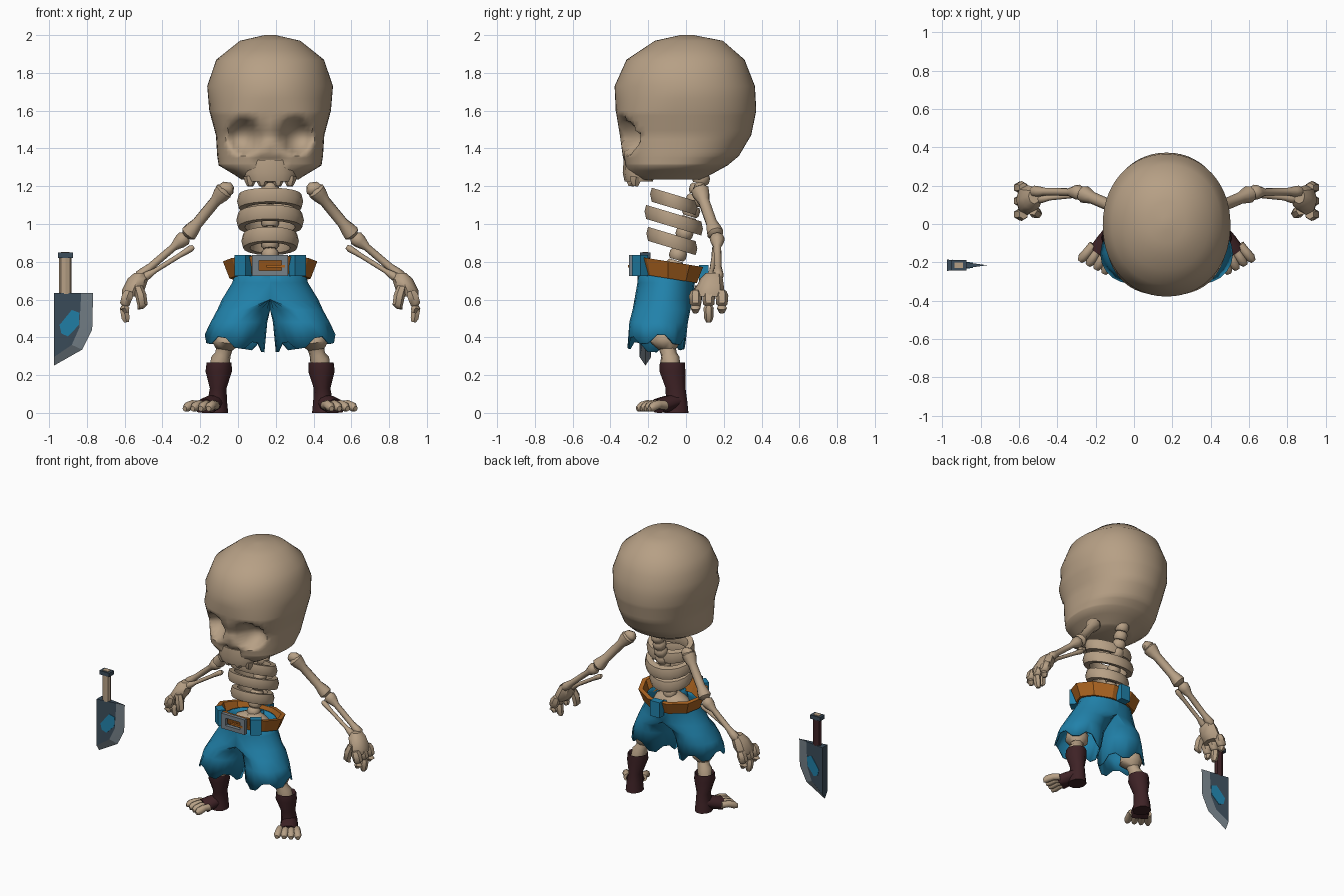
import bpy, bmesh, math
from math import sin, cos, pi
from mathutils import Vector, Matrix

cube = bpy.data.objects.get("Cube")
if cube:
    bpy.data.objects.remove(cube)

CX = 0.17  # centre line of the body


def material(name, r, g, b):
    m = bpy.data.materials.new(name)
    m.use_nodes = True
    m.diffuse_color = (r, g, b, 1)
    m.node_tree.nodes["Principled BSDF"].inputs["Base Color"].default_value = (r, g, b, 1)
    return m


BONE = material("bone", .47, .35, .235)
BLUE = material("blue cloth", .015, .22, .40)
ORANGE = material("orange leather", .42, .13, .015)
DARK = material("dark wrap", .048, .016, .019)
SLATE = material("slate metal", .045, .075, .105)
STEEL = material("pale steel", .18, .22, .25)


def finish(name, bm, mats, angle=40):
    for v in bm.verts:
        v.co.z = max(v.co.z, 0)
    bmesh.ops.recalc_face_normals(bm, faces=bm.faces)
    me = bpy.data.meshes.new(name)
    bm.to_mesh(me)
    bm.free()
    for m in mats if isinstance(mats, list) else [mats]:
        me.materials.append(m)
    for p in me.polygons:
        p.use_smooth = True
    me.set_sharp_from_angle(angle=math.radians(angle))
    ob = bpy.data.objects.new(name, me)
    bpy.context.collection.objects.link(ob)
    return ob


def loft(name, mat, rings, s=1, caps=True, closed=False, angle=40):
    """Skin rings of points given relative to the body's centre line."""
    bm = bmesh.new()
    vs = [[bm.verts.new((CX + s * x, y, z)) for x, y, z in r] for r in rings]
    n = len(vs[0])
    for a, b in zip(vs, vs[1:] + ([vs[0]] if closed else [])):
        for i in range(n):
            j = (i + 1) % n
            bm.faces.new((a[i], a[j], b[j], b[i]))
    if caps and not closed:
        bm.faces.new(vs[0])
        bm.faces.new(vs[-1])
    return finish(name, bm, mat, angle)


def tube(name, mat, path, radii, s=1, n=8, flat=1):
    path = [Vector(p) for p in path]
    rot = (path[-1] - path[0]).to_track_quat('Z', 'Y')
    rings = [[p + rot @ Vector((r * cos(a), flat * r * sin(a), 0))
              for a in (2 * pi * i / n for i in range(n))] for p, r in zip(path, radii)]
    return loft(name, mat, rings, s, angle=50)


def long_bone(name, p, q, shaft, end1, end2, s=1):
    """Shaft with a knob at each end."""
    p, q = Vector(p), Vector(q)
    steps = [(-.06, end1 * .6), (0, end1), (.1, end1 * .9), (.24, shaft),
             (.76, shaft), (.9, end2 * .9), (1, end2), (1.06, end2 * .6)]
    return tube(name, BONE, [p.lerp(q, t) for t, r in steps], [r for t, r in steps], s)


def ellipse(x, y, z, rx, ry, n=16):
    return [(x + rx * cos(2 * pi * i / n), y + ry * sin(2 * pi * i / n), z) for i in range(n)]


def hoop(name, mat, y0, z0, hx, hy, slope, section, n, angle):
    rings = []
    for i in range(n):
        a = 2 * pi * (i + .5) / n - pi / 2
        rings.append([((hx + d) * cos(a), y0 + (hy + d) * sin(a),
                       z0 + h - slope * (hy + d) * sin(a)) for d, h in section])
    return loft(name, mat, rings, closed=True, angle=angle)


def box(name, mat, c, size, turn=0):
    bm = bmesh.new()
    m = Matrix.Translation((CX + c[0], c[1], c[2])) @ Matrix.Rotation(turn, 4, 'Z')
    bmesh.ops.create_cube(bm, size=1, matrix=m @ Matrix.Diagonal((*size, 1)))
    return finish(name, bm, mat)


# Skull: stacked rounded sections (height, half width, front, back) with sockets pressed in
keys = [(1.235, .15, -.27, .08), (1.255, .18, -.30, .12), (1.31, .272, -.325, .22),
        (1.36, .28, -.335, .28), (1.47, .287, -.35, .345), (1.6, .322, -.372, .372),
        (1.73, .333, -.378, .365), (1.87, .285, -.315, .31), (1.97, .16, -.165, .195),
        (2.0, .03, -.03, .04)]


def skull_point(k, a):
    z, hw, f, b = k
    c, d = cos(a), sin(a)
    p = 2 / (2.5 if d < 0 and z < 1.65 else 2.1)
    x = hw * math.copysign(abs(c) ** p, c)
    y = (f + b) / 2 + (b - f) / 2 * math.copysign(abs(d) ** p, d)
    if d < 0:
        eye = ((abs(x) - .135) / .092) ** 2 + ((z - 1.465) / .1) ** 2
        nose = ((abs(x) - .032) / .03) ** 2 + ((z - 1.325) / .05) ** 2
        y += .12 * max(0, 1 - eye) ** .8 + .04 * max(0, 1 - nose)
    return x, y, z


levels = []
for a, b in zip(keys, keys[1:]):
    steps = 5 if 1.3 < a[0] < 1.6 else 2
    levels += [[u + (v - u) * i / steps for u, v in zip(a, b)] for i in range(steps)]
levels.append(keys[-1])
loft("skull", BONE, [[skull_point(k, 2 * pi * i / 56) for i in range(56)] for k in levels], angle=60)

# Upper jaw and teeth
loft("upper_jaw", BONE, [ellipse(0, -.25, z, w, d, 12) for z, w, d in
                         ((1.225, .125, .075), (1.27, .14, .085), (1.34, .12, .08))], angle=60)
for x in (-.105, -.042, .042, .105):
    y = -.3 + abs(x) * .35
    tube("tooth", BONE, [(x, y, 1.25), (x, y - .005, 1.225), (x, y - .005, 1.2)], [.036, .03, .016], n=6)

# Spine and ribs
for i in range(9):
    t = i / 8
    p = Vector((0, .08 - .14 * t, 1.24 - .46 * t))
    tube("vertebra", BONE, [p + Vector((0, .008 * k, .027 * k)) for k in (1, .5, -.5, -1)],
         [.036, .046, .046, .036])
rib = [(.018, .037), (.027, 0), (.018, -.037), (-.018, -.037), (-.027, 0), (-.018, .037)]
for y0, z0, hx, hy in ((-.065, 1.12, .148, .1), (-.065, 1.02, .152, .13), (-.075, .91, .125, .11)):
    hoop("rib", BONE, y0, z0, hx, hy, .3, rib, 18, 50)

# Pelvis
loft("pelvis", BONE, [ellipse(0, -.08, z, w, d, 12) for z, w, d in
                      ((.62, .08, .06), (.7, .15, .09), (.75, .12, .08), (.78, .05, .05))])

# Belt with loops and buckle
belt = [(0, .045), (-.035, -.045), (-.06, -.045), (-.03, .045)]
hoop("belt", ORANGE, -.095, .757, .25, .195, .16, belt, 10, 25)
for deg in (-52, -128, 90):
    a = math.radians(deg)
    y = -.095 + .188 * sin(a)
    box("belt_loop", BLUE, (.235 * cos(a), y, .757 - .16 * (y + .095)), (.05, .075, .112), a)
for k in (-1, 1):
    box("buckle_side", STEEL, (k * .078, -.29, .78), (.036, .026, .11))
    box("buckle_bar", STEEL, (0, -.29, .78 + k * .041), (.13, .026, .028))
box("buckle_prong", ORANGE, (.03, -.297, .777), (.1, .018, .014))

# Shorts: two halves meeting at the centre, each splitting into a leg with a ragged hem
N = 20
parts = [(.75, 0, .185, -.1, .155), (.69, 0, .2, -.105, .152), (.6, 0, .255, -.12, .153),
         (.545, .135, .145, -.13, .153), (.48, .165, .15, -.145, .155), (.37, .188, .158, -.155, .155)]
for s in (1, -1):
    rings = []
    for z, c, rx, y0, ry in parts:
        rings.append([(max(x, 0), y, h) for x, y, h in ellipse(c, y0, z, rx, ry, N)])
    rings[-1] = [(x, y, z + .16 * (x - .2) + (.022 if i % 4 < 2 else -.022))
                 for i, (x, y, z) in enumerate(rings[-1])]
    shorts = loft("shorts_half", BLUE, rings, s, caps=False, angle=60)
    mod = shorts.modifiers.new("cloth", 'SOLIDIFY')
    mod.thickness = .01

for s in (1, -1):
    # Legs
    long_bone("thigh", (.14, -.1, .62), (.225, -.1, .42), .04, .05, .06, s)
    tube("knee", BONE, [(.23, -.1, .435), (.232, -.105, .41), (.235, -.11, .37), (.245, -.1, .335)],
         [.05, .075, .078, .045], s, 10)
    tube("shin", BONE, [(.24, -.1, .35), (.25, -.09, .31), (.262, -.085, .285), (.28, -.07, .2)],
         [.045, .042, .052, .045], s)

    # Foot wraps
    wrap = [(.225, .272, -.07, .05, .05), (.268, .27, -.072, .066, .07), (.22, .272, -.072, .07, .072),
            (.13, .275, -.055, .044, .055), (.06, .28, -.05, .052, .06), (0, .28, -.05, .058, .066)]
    loft("foot_wrap", DARK, [ellipse(x, y, z, rx, ry, 10) for z, x, y, rx, ry in wrap], s)
    tube("wrap_instep", DARK, [(.28, -.04, .065), (.31, -.095, .05), (.345, -.15, .03)],
         [.045, .058, .062], s, 10, .75)

    # Toes fan out along the foot direction
    for i in range(4):
        o = (i - 1.5) * .036
        b = Vector((.335 + .85 * o, -.135 + .5 * o, .04))
        d = Vector((.5 + o * 3, -.85 + o, 0))
        tube("toe", BONE, [b, b + d * .045 + Vector((0, 0, .004)), b + d * .085 - Vector((0, 0, .008)),
                           b + d * .108 - Vector((0, 0, .018))], [.025, .024, .026, .014], s)

    # Arms
    long_bone("upper_arm", (.245, .075, 1.175), (.43, .155, .95), .031, .05, .046, s)
    tube("shoulder_knob", BONE, [(.195, .07, 1.18), (.21, .07, 1.185), (.25, .075, 1.19), (.275, .08, 1.185)],
         [.02, .034, .034, .02], s)
    long_bone("forearm_bone", (.455, .165, .925), (.69, .17, .725), .02, .04, .03, s)
    long_bone("thin_forearm_bone", (.42, .155, .87), (.67, .13, .715), .013, .018, .024, s)

    # Hand
    loft("palm", BONE, [ellipse(x, y, z, rx, ry, 8) for x, y, z, rx, ry in
                        ((.69, .145, .74, .03, .04), (.7, .135, .71, .055, .06),
                         (.725, .125, .65, .06, .078), (.74, .125, .615, .045, .07))], s)
    for y, low in ((.05, .53), (.12, .48), (.19, .53)):
        tube("knuckle", BONE, [(.745, y, .645), (.755, y, .62), (.77, y, .575), (.77, y, .565)],
             [.025, .034, .03, .018], s, 6)
        tube("fingertip", BONE, [(.772, y, .57), (.772, y, .555), (.765, y, low + .02), (.76, y, low)],
             [.018, .027, .024, .014], s, 6)
    tube("thumb", BONE, [(.7, .07, .67), (.685, .06, .625), (.675, .055, .57), (.685, .06, .55)],
         [.025, .03, .027, .016], s, 6)

# Cleaver blade: a wedge with a pale cutting bevel
BY, TIP = -.215, -.767
inner = [(-.975, .635), (-.83, .635), (-.84, .45), (-.88, .36), (-.975, .295)]
outer = [(TIP, .635), (-.772, .44), (-.825, .335), (-.975, .25)]


def half(x):
    return .03 * (TIP - x) / .208


bm = bmesh.new()
edge = [bm.verts.new((x, BY, z)) for x, z in outer]
sides = [[bm.verts.new((x, BY + k * half(x), z)) for x, z in inner] for k in (-1, 1)]
for vs in sides:
    bm.faces.new(vs)
    for i in range(3):
        bm.faces.new((vs[i + 1], edge[i], edge[i + 1], vs[i + 2])).material_index = 1
f, b = sides
bm.faces.new((f[0], f[4], b[4], b[0]))
bm.faces.new((f[4], edge[3], b[4]))
bm.faces.new((f[0], b[0], b[1], f[1]))
bm.faces.new((f[1], b[1], edge[0]))
finish("cleaver_blade", bm, [SLATE, STEEL], 5)

# Blue patch on both cheeks of the blade
patch = [(-.945, .465), (-.88, .545), (-.84, .53), (-.843, .465), (-.9, .405), (-.935, .42)]
for k in (-1, 1):
    loft("blade_patch", BLUE, [[(x - CX, BY + k * (half(x) + t), z) for x, z in patch] for t in (-.002, .003)])

# Cleaver handle, pale on its front, with a pommel
HX = -.914 - CX
handle = loft("cleaver_handle", [DARK, BONE], [ellipse(HX, BY, z, .033, .024, 8) for z in (.63, .83)], angle=20)
for p in handle.data.polygons:
    p.material_index = int(p.normal.y < -.2)
box("cleaver_pommel", SLATE, (HX, BY, .835), (.08, .055, .028))
box("pommel_cap", BONE, (HX, BY, .85), (.045, .03, .006))
